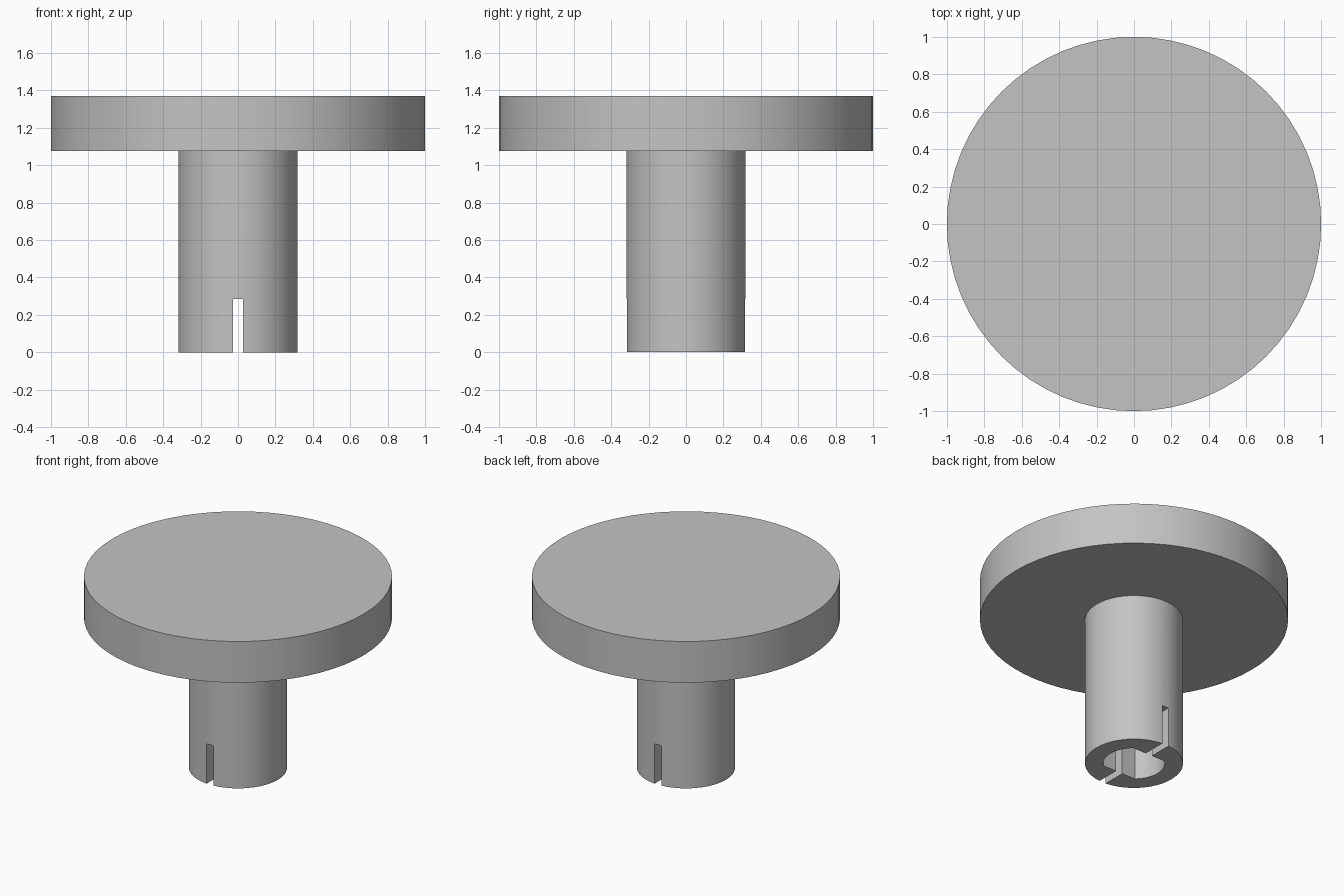
import bpy
import bmesh
from math import asin, cos, sin, pi

cube = bpy.data.objects.get("Cube")
if cube:
    bpy.data.objects.remove(cube, do_unlink=True)

HEIGHT, HEAD_BASE = 1.37, 1.075
HEAD_R, STEM_R = 1.0, 0.318
BORE_R, BORE_FLAT, BORE_DEPTH = 0.2, 0.15, 0.73
SLOT_W, SLOT_TOP = 0.052, 0.285

grey = bpy.data.materials.new("plain grey")
grey.use_nodes = True
colour = (0.55, 0.55, 0.55, 1)
grey.diffuse_color = colour
grey.node_tree.nodes["Principled BSDF"].inputs["Base Color"].default_value = colour


def prism(name, outline, z0, z1):
    """Extrude a flat outline of (x, y) points from z0 up to z1."""
    bm = bmesh.new()
    face = bm.faces.new([bm.verts.new((x, y, z0)) for x, y in outline])
    top = bmesh.ops.extrude_face_region(bm, geom=[face])["geom"]
    for v in top:
        if isinstance(v, bmesh.types.BMVert):
            v.co.z = z1
    bmesh.ops.recalc_face_normals(bm, faces=bm.faces)
    mesh = bpy.data.meshes.new(name)
    bm.to_mesh(mesh)
    bm.free()
    mesh.materials.append(grey)
    obj = bpy.data.objects.new(name, mesh)
    bpy.context.collection.objects.link(obj)
    return obj


def arc(radius, start, end, steps):
    angles = [start + (end - start) * i / steps for i in range(steps + 1)]
    return [(radius * cos(a), radius * sin(a)) for a in angles]


def activate(obj):
    bpy.ops.object.select_all(action="DESELECT")
    obj.select_set(True)
    bpy.context.view_layer.objects.active = obj


def cut(obj, cutter):
    activate(obj)
    mod = obj.modifiers.new("cut", "BOOLEAN")
    mod.operation = "DIFFERENCE"
    mod.solver = "EXACT"
    mod.object = cutter
    bpy.ops.object.modifier_apply(modifier=mod.name)
    bpy.data.objects.remove(cutter, do_unlink=True)


# Round head and the stem below it
head = prism("head", arc(HEAD_R, 0, 2 * pi, 64)[:-1], HEAD_BASE, HEIGHT)
stem = prism("stem", arc(STEM_R, 0, 2 * pi, 64)[:-1], 0, HEAD_BASE)

# Shaft bore with a flat at front and back
half = asin(BORE_FLAT / BORE_R)
bore = arc(BORE_R, -half, half, 16) + arc(BORE_R, pi - half, pi + half, 16)
cut(stem, prism("bore_cutter", bore, -0.1, BORE_DEPTH))

# Slot through the stem from front to back
w = SLOT_W / 2
slot = [(-w, -0.5), (w, -0.5), (w, 0.5), (-w, 0.5)]
cut(stem, prism("slot_cutter", slot, -0.1, SLOT_TOP))

for part in (head, stem):
    activate(part)
    bpy.ops.object.shade_smooth_by_angle(angle=pi / 6)
